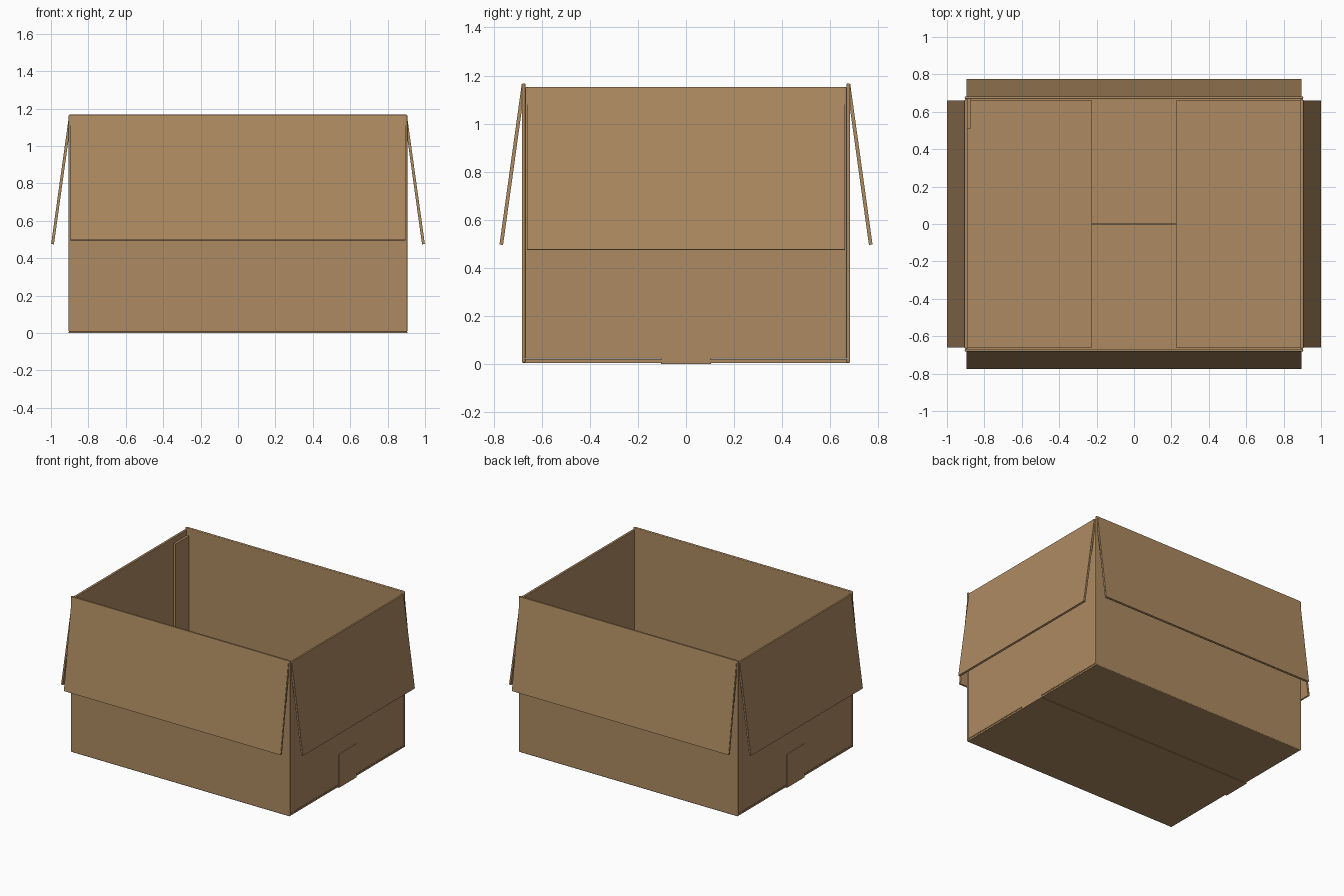
import bpy, bmesh, math
from mathutils import Vector, Matrix

if "Cube" in bpy.data.objects:
    bpy.data.objects.remove(bpy.data.objects["Cube"])

card = bpy.data.materials.new("cardboard_brown")
card.diffuse_color = (0.42, 0.255, 0.12, 1)
card.use_nodes = True
card.node_tree.nodes["Principled BSDF"].inputs["Base Color"].default_value = card.diffuse_color

T = 0.015                # board thickness
LINER = 0.004            # facing sheet thickness
HX, HY = 0.905, 0.683    # half size of the outside walls


def finish(name, bm, mat=Matrix()):
    mesh = bpy.data.meshes.new(name)
    bm.to_mesh(mesh)
    bm.free()
    mesh.transform(mat)
    mesh.materials.append(card)
    obj = bpy.data.objects.new(name, mesh)
    bpy.context.collection.objects.link(obj)
    return obj


def add_box(bm, lo, hi):
    lo, hi = Vector(lo), Vector(hi)
    m = Matrix.Translation((lo + hi) / 2) @ Matrix.Diagonal((*(hi - lo), 1))
    bmesh.ops.create_cube(bm, size=1, matrix=m)


def box(name, lo, hi, turn=0.0, bevel=0.0):
    bm = bmesh.new()
    add_box(bm, lo, hi)
    obj = finish(name, bm, Matrix.Rotation(turn, 4, 'Z'))
    if bevel:
        mod = obj.modifiers.new("soft_fold", 'BEVEL')
        mod.width, mod.segments = bevel, 3
    return obj


def corrugated(name, width, length, origin, v, n, turn):
    """Board running along v from origin, outer face towards n, flutes along v."""
    v, n = Vector(v).normalized(), Vector(n).normalized()
    u = v.cross(n)
    frame = Matrix((u, v, n)).transposed().to_4x4()
    w = width / 2
    bm = bmesh.new()
    # two facing sheets
    add_box(bm, (-w, 0, -LINER), (w, length, 0))
    add_box(bm, (-w, 0, -T), (w, length, -T + LINER))
    # fluted web between them
    waves = round(width / 0.04)
    steps = waves * 6
    mid, amp = -T / 2, T / 2 - LINER
    rows = []
    for i in range(steps + 1):
        x = -w + width * i / steps
        z = mid + amp * math.cos(2 * math.pi * i / 6)
        rows.append([bm.verts.new((x, y, z)) for y in (0, length)])
    for a, b in zip(rows, rows[1:]):
        bm.faces.new((a[0], b[0], b[1], a[1]))
    # pressed side edges
    for s in (-1, 1):
        add_box(bm, (s * w - 0.001, 0, -T + LINER), (s * w + 0.001, length, -LINER))
    place = Matrix.Rotation(turn, 4, 'Z') @ Matrix.Translation(origin) @ frame
    return finish(name, bm, place)


for label, turn in (("a", 0.0), ("b", math.pi)):
    # walls
    box("long_wall_" + label, (-HX, HY - T, 0.005), (HX, HY, 1.167), turn, 0.006)
    box("end_wall_" + label, (HX - T, -HY + T, 0.022), (HX, HY - T, 1.152), turn, 0.006)

    # top flaps folded outwards
    corrugated("long_top_flap_" + label, 1.79, 0.675, (0, HY, 1.166),
               (0, 0.093, -0.67), (0, 0.67, 0.093), turn)
    corrugated("end_top_flap_" + label, 1.32, 0.683, (HX, 0, 1.152),
               (0.094, 0, -0.677), (0.677, 0, 0.094), turn)

    # bottom flaps: the long pair meets at the middle, the end pair lies above it
    corrugated("long_bottom_flap_" + label, 1.8, HY - 0.009, (0, HY - 0.007, 0.005),
               (0, -1, 0), (0, 0, -1), turn)
    corrugated("end_bottom_flap_" + label, 1.32, HX - 0.232, (HX - 0.007, 0, 0.024),
               (-1, 0, 0), (0, 0, -1), turn)

    # tape end running up the end wall
    box("tape_end_" + label, (HX, -0.105, 0.0), (HX + 0.002, 0.105, 0.25), turn)

# tape along the bottom seam
box("bottom_tape", (-HX, -0.105, 0.0), (HX, 0.105, 0.004))

# glue tab inside one corner
box("glue_tab", (-HX + T, 0.51, 0.04), (-0.872, HY - T, 1.11))
